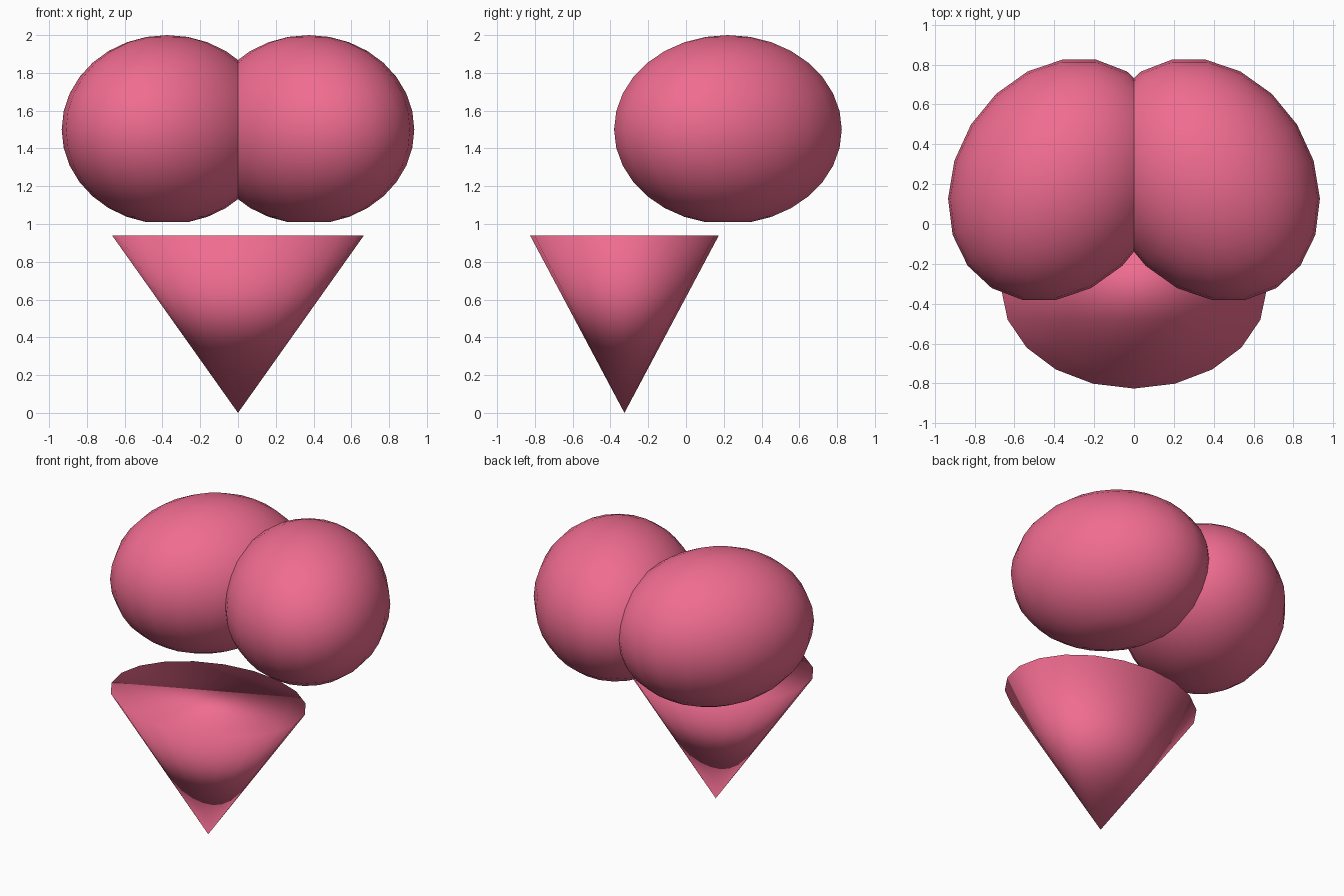
import bpy, bmesh, math
from mathutils import Matrix, Vector

if "Cube" in bpy.data.objects:
    bpy.data.objects.remove(bpy.data.objects["Cube"])

pink = bpy.data.materials.new("pink")
pink.diffuse_color = (0.87, 0.15, 0.28, 1)
pink.use_nodes = True
pink.node_tree.nodes["Principled BSDF"].inputs["Base Color"].default_value = pink.diffuse_color


def add_part(name, bm):
    mesh = bpy.data.meshes.new(name)
    bmesh.ops.recalc_face_normals(bm, faces=bm.faces)
    for f in bm.faces:
        f.smooth = True
    bm.to_mesh(mesh)
    bm.free()
    mesh.materials.append(pink)
    obj = bpy.data.objects.new(name, mesh)
    bpy.context.collection.objects.link(obj)
    return obj


def lobe(name, side):
    # stretched ball turned about z, with a slightly flattened underside
    bm = bmesh.new()
    bmesh.ops.create_uvsphere(bm, u_segments=20, v_segments=16, radius=1)
    floor = -math.cos(math.pi / 16)
    for v in bm.verts:
        v.co.z = max(v.co.z, floor)
    place = (Matrix.Diagonal((side, 1, 1, 1))
             @ Matrix.Translation((0.375, 0.222, 1.5))
             @ Matrix.Rotation(math.radians(32), 4, 'Z')
             @ Matrix.Diagonal((0.523, 0.641, 0.5, 1)))
    bm.transform(place)
    add_part(name, bm)


lobe("right_lobe", 1)
lobe("left_lobe", -1)

# closed oval cone standing on its tip
bm = bmesh.new()
bmesh.ops.create_cone(bm, cap_ends=True, segments=20, radius1=0, radius2=1, depth=1)
bmesh.ops.remove_doubles(bm, verts=bm.verts, dist=1e-5)
bm.transform(Matrix.Translation((0, -0.326, 0.47)) @ Matrix.Diagonal((0.667, 0.5, 0.94, 1)))
add_part("pointed_base", bm)
